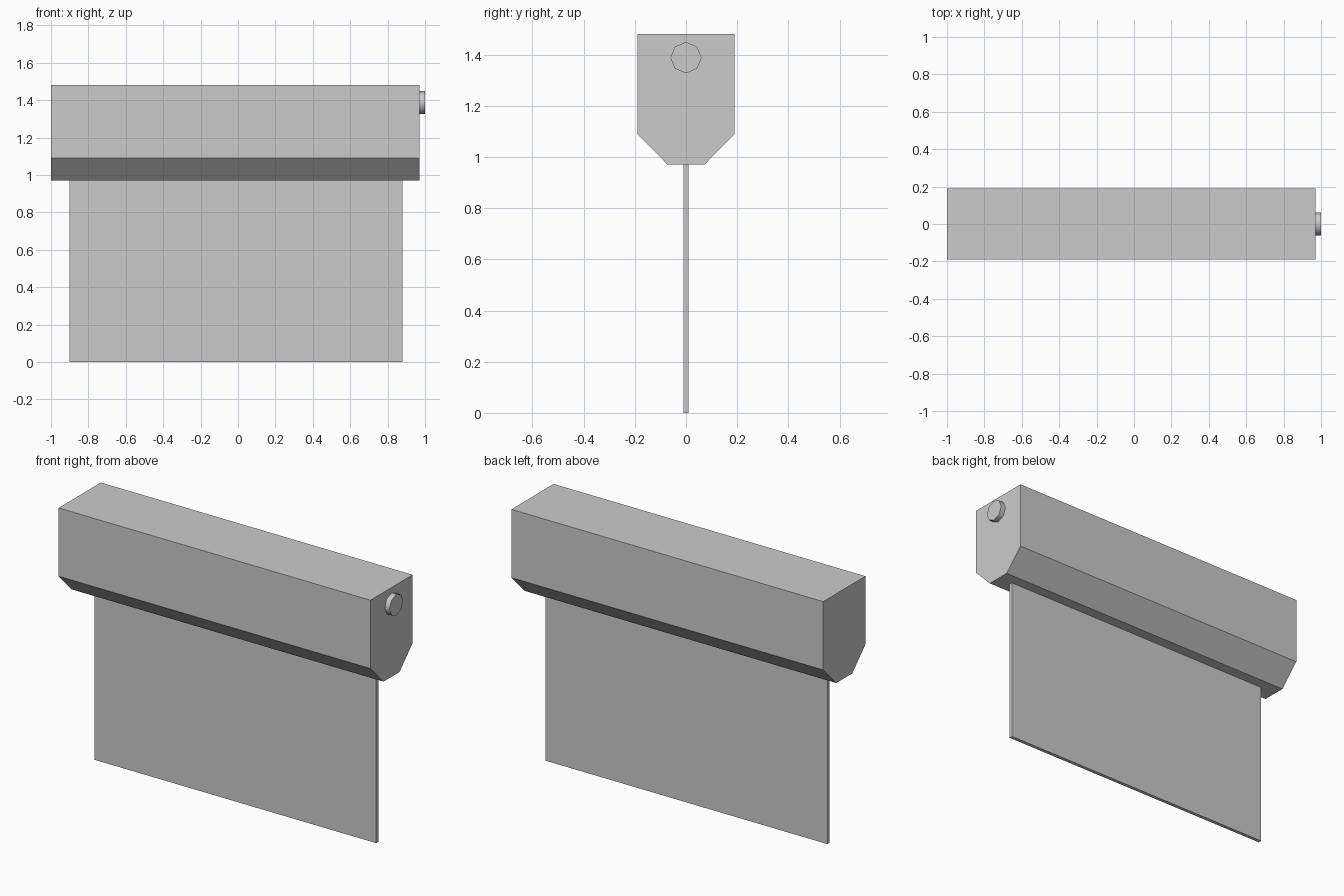
import bpy
import bmesh
import math
from mathutils import Matrix

cube = bpy.data.objects.get("Cube")
if cube:
    bpy.data.objects.remove(cube, do_unlink=True)

# Single grey finish
GREY = (0.6, 0.6, 0.6, 1.0)
grey = bpy.data.materials.new("plain_grey")
grey.use_nodes = True
grey.diffuse_color = GREY
grey.node_tree.nodes["Principled BSDF"].inputs["Base Color"].default_value = GREY


def finish(name, bm):
    bmesh.ops.recalc_face_normals(bm, faces=bm.faces)
    mesh = bpy.data.meshes.new(name)
    bm.to_mesh(mesh)
    bm.free()
    mesh.materials.append(grey)
    obj = bpy.data.objects.new(name, mesh)
    bpy.context.collection.objects.link(obj)
    return obj


def extrude_x(name, profile, x0, x1):
    """Extrude a closed (y, z) profile along x."""
    bm = bmesh.new()
    face = bm.faces.new([bm.verts.new((x0, y, z)) for y, z in profile])
    ext = bmesh.ops.extrude_face_region(bm, geom=[face])
    verts = [v for v in ext["geom"] if isinstance(v, bmesh.types.BMVert)]
    bmesh.ops.translate(bm, verts=verts, vec=(x1 - x0, 0, 0))
    return finish(name, bm)


# Housing: box with a chamfered underside
half = [(0.19, 1.48), (0.19, 1.09), (0.072, 0.97)]
extrude_x("housing", half + [(-y, z) for y, z in reversed(half)], -1.0, 0.97)

# Hanging sheet, running up to the housing
t = 0.01
extrude_x("hanging_sheet", [(-t, 0), (t, 0), (t, 0.98), (-t, 0.98)], -0.9, 0.88)

# Eight-sided knob on the left end
bm = bmesh.new()
bmesh.ops.create_cone(
    bm, cap_ends=True, segments=8, radius1=0.061, radius2=0.061, depth=0.04,
    matrix=Matrix.Translation((0.98, 0, 1.388)) @ Matrix.Rotation(math.pi / 2, 4, "Y"))
knob = finish("end_knob", bm)
bpy.ops.object.select_all(action="DESELECT")
knob.select_set(True)
bpy.context.view_layer.objects.active = knob
bpy.ops.object.shade_smooth_by_angle(angle=math.radians(50))
